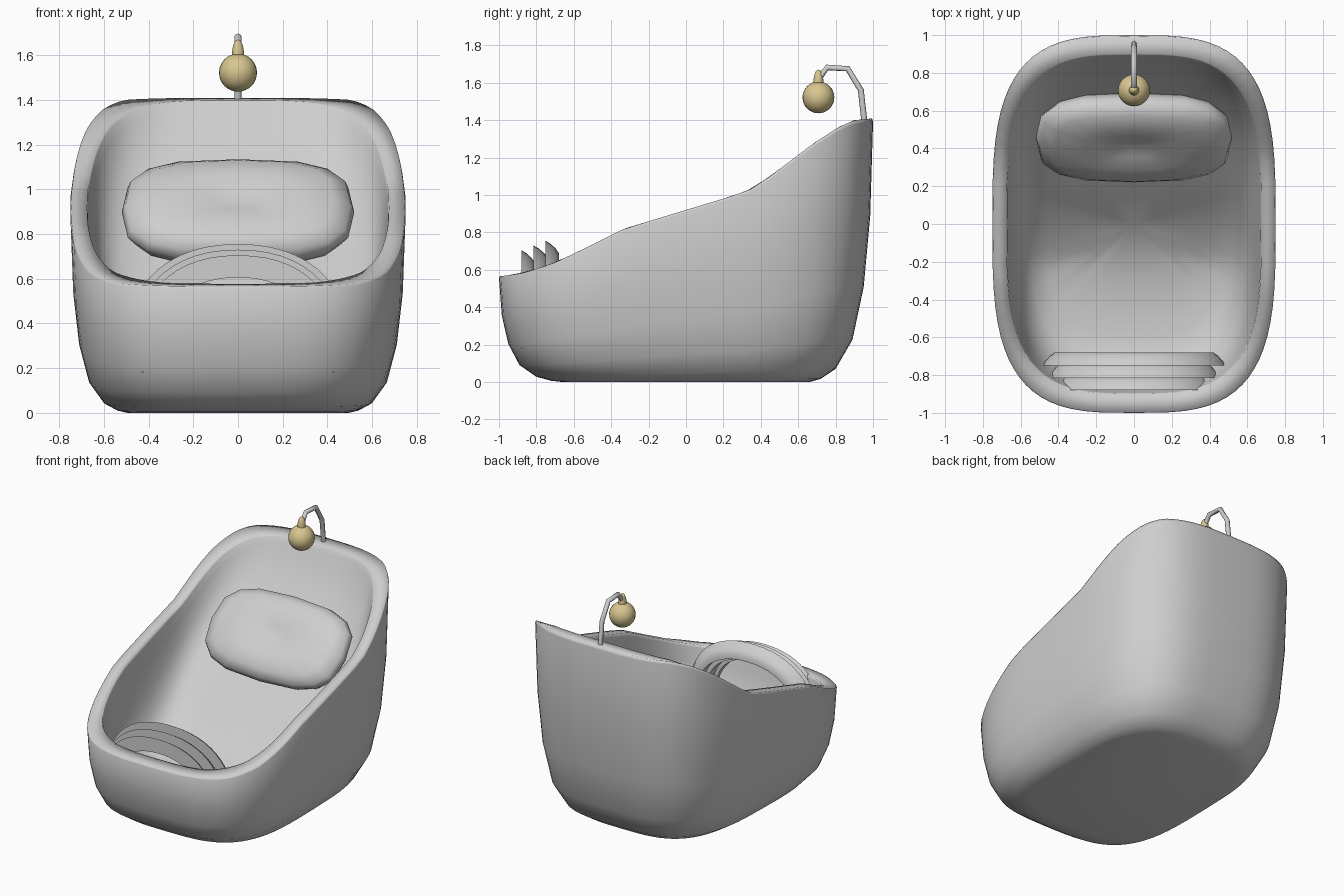
import bpy, bmesh, math
from mathutils import Vector

if "Cube" in bpy.data.objects:
    bpy.data.objects.remove(bpy.data.objects["Cube"])


def material(name, rgb):
    m = bpy.data.materials.new(name)
    m.use_nodes = True
    color = (*rgb, 1)
    m.diffuse_color = color
    m.node_tree.nodes["Principled BSDF"].inputs["Base Color"].default_value = color
    return m


GREY = material("light grey", (0.62, 0.62, 0.62))
GOLD = material("pale gold", (0.69, 0.57, 0.28))


def finish(name, bm, mat, angle=40):
    bmesh.ops.recalc_face_normals(bm, faces=bm.faces)
    mesh = bpy.data.meshes.new(name)
    bm.to_mesh(mesh)
    bm.free()
    obj = bpy.data.objects.new(name, mesh)
    bpy.context.collection.objects.link(obj)
    mesh.materials.append(mat)
    bpy.ops.object.select_all(action='DESELECT')
    obj.select_set(True)
    bpy.context.view_layer.objects.active = obj
    bpy.ops.object.shade_smooth_by_angle(angle=math.radians(angle))
    return obj


def loft(rings, start=None, end=None):
    """Skin closed rings of points; each end is a fan to a point or a flat cap."""
    bm = bmesh.new()
    loops = [[bm.verts.new(p) for p in ring] for ring in rings]
    n = len(loops[0])
    for a, b in zip(loops, loops[1:]):
        for i in range(n):
            j = (i + 1) % n
            bm.faces.new((a[i], a[j], b[j], b[i]))
    for loop, tip in ((loops[0], start), (loops[-1], end)):
        if tip is None:
            bm.faces.new(loop)
        else:
            v = bm.verts.new(tip)
            for i in range(n):
                bm.faces.new((loop[i], loop[(i + 1) % n], v))
    return bm


def rounded(angle, rx, ry, power):
    """Point on a superellipse."""
    def axis(v, r):
        return math.copysign(abs(v) ** (2 / power), v) * r
    return axis(math.cos(angle), rx), axis(math.sin(angle), ry)


def outline(rx, ry, power, count):
    return [rounded(2 * math.pi * i / count, rx, ry, power) for i in range(count)]


def interpolate(table, v):
    for (a, fa), (b, fb) in zip(table, table[1:]):
        if v <= b:
            return fa + (fb - fa) * max(0, v - a) / (b - a)
    return table[-1][1]


# Tub: outer wall, sloping rim and reclining inner bed in one skin
RIM = [(-1, .565), (-.88, .58), (-.72, .63), (-.55, .71), (-.33, .82), (.33, 1.02),
       (.45, 1.1), (.68, 1.275), (.82, 1.365), (.9, 1.4), (1, 1.41)]
BED = [(-.9, .18), (-.4, .2), (-.2, .23), (0, .36), (.2, .56), (.5, .84), (.75, 1.11), (.9, 1.28)]
OUTER = [(.66, 0), (.72, .012), (.8, .05), (.89, .16), (.95, .36), (.985, .63), (1, .985)]
INNER = [(.995, 1), (.9, 1), (.895, .96), (.88, .75), (.85, .45), (.8, .2), (.72, .06), (.6, 0),
         (.45, 0), (.3, 0), (.15, 0)]
footprint = outline(.75, 1, 3.3, 72)
rings = [[(x * s, y * s, interpolate(RIM, y) * t) for x, y in footprint] for s, t in OUTER]
for s, t in INNER:
    ring = []
    for x, y in footprint:
        low = interpolate(BED, y * s)
        high = interpolate(RIM, y * max(s, .9))
        ring.append((x * s, y * s, low + (high - low) * t))
    rings.append(ring)
finish("tub", loft(rings, end=(0, 0, interpolate(BED, 0))), GREY, 95)

# Pillow: a dimpled cushion leaning on the bed
PILLOW = [(.3, -.09), (.75, -.085), (.94, -.05), (1, 0), (.97, .045), (.82, .085), (.5, .1), (.2, .085)]
shape = outline(.52, .3, 3, 16)
across, up, out = Vector((1, 0, 0)), Vector((0, .707, .707)), Vector((0, -.707, .707))
centre = Vector((0, .458, .897))
rings = [[centre + across * x * s + up * y * s + out * h for x, y in shape] for s, h in PILLOW]
finish("pillow", loft(rings, centre - out * .09, centre + out * .07), GREY, 60)

# Ribs: three nested arches at the foot end, each with an upright front face
BASE = .35
for name, front, back, width, top in (("front_rib", -.88, -.81, .43, .705),
                                      ("middle_rib", -.815, -.74, .455, .73),
                                      ("back_rib", -.75, -.68, .485, .755)):
    depth = back - front
    section = [(front, .1), (front, 0), (front + depth * .35, .015),
               (front + depth * .75, .04), (back, .065), (back, .1)]
    rings = []
    for i in range(25):
        ring = []
        for y, d in section:
            x, z = rounded(math.pi * i / 24, width - d, top - BASE - d, 2.2)
            ring.append((x, y, BASE + z))
        rings.append(ring)
    # legs that run down into the bed
    rings.insert(0, [(x, y, .18) for x, y, z in rings[0]])
    rings.append([(x, y, .18) for x, y, z in rings[-1]])
    finish(name, loft(rings), GREY)

# Lamp arm: a bent tube rising from the back rim
path = [Vector((0, y, z)) for y, z in
        ((.955, 1.38), (.935, 1.56), (.865, 1.675), (.755, 1.682), (.71, 1.62))]
rings = []
for i, p in enumerate(path):
    along = (path[min(i + 1, len(path) - 1)] - path[max(i - 1, 0)]).normalized()
    side = Vector((1, 0, 0))
    other = along.cross(side)
    rings.append([p + (side * math.cos(k * math.pi / 4) + other * math.sin(k * math.pi / 4)) * .016
                  for k in range(8)])
finish("lamp_arm", loft(rings), GREY, 60)


# Lamp: a round globe with a small cap
def ball(name, z, rx, rz):
    bm = bmesh.new()
    bmesh.ops.create_uvsphere(bm, u_segments=24, v_segments=16, radius=1)
    for v in bm.verts:
        v.co = (v.co.x * rx, v.co.y * rx + .708, v.co.z * rz + z)
    finish(name, bm, GOLD)


ball("lamp_globe", 1.522, .085, .085)
ball("lamp_cap", 1.6, .027, .07)
